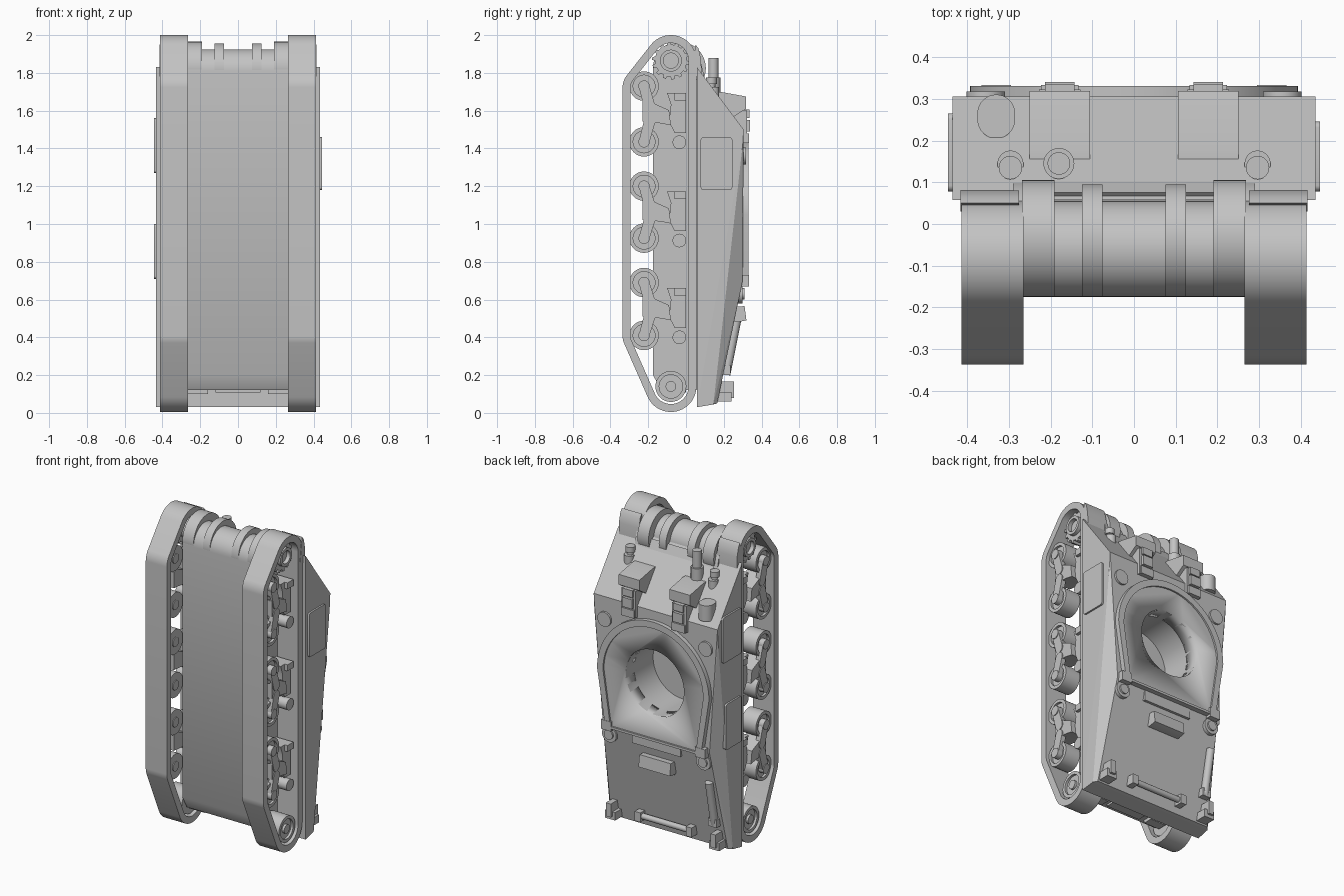
import bpy, bmesh, math
from mathutils import Vector

cube = bpy.data.objects.get("Cube")
if cube:
    bpy.data.objects.remove(cube)

grey = bpy.data.materials.new("plain_grey")
grey.use_nodes = True
grey.diffuse_color = (0.55, 0.55, 0.55, 1)
grey.node_tree.nodes["Principled BSDF"].inputs["Base Color"].default_value = grey.diffuse_color


def finish(name, bm, smooth=True):
    bmesh.ops.recalc_face_normals(bm, faces=bm.faces[:])
    me = bpy.data.meshes.new(name)
    bm.to_mesh(me)
    bm.free()
    me.materials.append(grey)
    if smooth:
        me.shade_smooth()
        me.set_sharp_from_angle(angle=math.radians(32))
    ob = bpy.data.objects.new(name, me)
    bpy.context.collection.objects.link(ob)
    return ob


def place(axis, p, d):
    return {"x": (d, p[0], p[1]), "y": (p[0], d, p[1]), "z": (p[0], p[1], d)}[axis]


def prism(name, pts, axis, a, b):
    """Extrude a 2D outline along an axis from a to b."""
    bm = bmesh.new()
    lo = [bm.verts.new(place(axis, p, a)) for p in pts]
    hi = [bm.verts.new(place(axis, p, b)) for p in pts]
    bm.faces.new(lo)
    bm.faces.new(hi)
    n = len(pts)
    for i in range(n):
        j = (i + 1) % n
        bm.faces.new((lo[i], lo[j], hi[j], hi[i]))
    return finish(name, bm)


def ring(name, outer, inner, axis, a, b):
    """Extrude a closed band between two matching outlines."""
    bm = bmesh.new()
    loops = [[bm.verts.new(place(axis, p, d)) for p in pts]
             for pts, d in ((outer, a), (outer, b), (inner, b), (inner, a))]
    n = len(outer)
    for k in range(4):
        l0, l1 = loops[k], loops[(k + 1) % 4]
        for i in range(n):
            j = (i + 1) % n
            bm.faces.new((l0[i], l0[j], l1[j], l1[i]))
    return finish(name, bm)


def circle(u, v, r, n=32):
    return [(u + r * math.cos(math.tau * i / n), v + r * math.sin(math.tau * i / n)) for i in range(n)]


def rect(u0, u1, v0, v1, r=0):
    if not r:
        return [(u0, v0), (u1, v0), (u1, v1), (u0, v1)]
    return wrap([(u, v, r) for u in (u0 + r, u1 - r) for v in (v0 + r, v1 - r)], 32)


def wrap(circles, n=96):
    """Outline of a belt pulled tight round some circles."""
    pts = []
    for i in range(n):
        t = math.tau * (i + 0.5) / n
        c, s = math.cos(t), math.sin(t)
        u, v, r = max(circles, key=lambda k: k[0] * c + k[1] * s + k[2])
        pts.append((u + r * c, v + r * s))
    return pts


def cut(ob, cutter):
    mod = ob.modifiers.new("cut", "BOOLEAN")
    mod.operation, mod.object, mod.solver = "DIFFERENCE", cutter, "EXACT"
    dg = bpy.context.evaluated_depsgraph_get()
    me = bpy.data.meshes.new_from_object(ob.evaluated_get(dg))
    ob.modifiers.clear()
    ob.data = me


# Upper hull: sloped nose, long tail, chamfered shoulders
bm = bmesh.new()
for s in (1, -1):
    for x, y, z in ((.435, .058, .03), (.43, .145, .045), (.435, .3, 1.42), (.435, .305, 1.5),
                    (.435, .08, 1.79), (.435, .058, 1.83), (.41, .165, .05), (.375, .3, .7), (.39, .305, 1.42)):
        bm.verts.new((s * x, y, z))
bmesh.ops.convex_hull(bm, input=bm.verts[:])
bmesh.ops.dissolve_limit(bm, angle_limit=.02, verts=bm.verts[:], edges=bm.edges[:])
upper_hull = finish("upper_hull", bm, False)

# Lower hull with rounded end
arc = [(-.06 + .115 * math.cos(t), 1.81 + .115 * math.sin(t)) for t in [math.pi * i / 20 for i in range(21)]]
lower_hull = prism("lower_hull", arc + [(-.175, .2), (-.13, .12), (.06, .12), (.06, 1.81)], "x", -.268, .268)
for s in (1, -1):
    prism("drum_band", circle(-.04, 1.82, .135, 48), "x", s * .075, s * .125)
    prism("drum_end", circle(-.035, 1.825, .14, 48), "x", s * .19, s * .268)
    prism("tail_lug", rect(-.1, -.04, .1, .13), "x", s * .16, s * .27)
prism("tail_lip", rect(-.12, .12, .108, .125), "y", -.1, .0)

# Turret seat: plate, raised rim and open well
CZ = 1.05
def arch(r, foot, low):
    return [(r * math.cos(math.pi * i / 40), CZ + r * math.sin(math.pi * i / 40)) for i in range(41)] + \
           [(-foot, low), (foot, low)]
seat = prism("turret_seat", arch(.375, .31, .69), "y", .22, .32)
ring("turret_rim", arch(.393, .335, .685), arch(.352, .3, .7), "y", .26, .331)
well = prism("well_cutter", circle(0, CZ, .21, 64), "y", .03, .5)
for ob in (upper_hull, lower_hull, seat):
    cut(ob, well)
bpy.data.objects.remove(well)
for s in (1, -1):
    prism("seat_foot", rect(s * .33 - .035, s * .33 + .035, .67, .73), "y", .26, .333)
    prism("seat_boss", circle(s * .33, .63, .05), "y", .22, .3)
    prism("seat_boss_cap", circle(s * .33, .63, .03), "y", .22, .31)
prism("rear_step", rect(-.17, .17, .62, .69), "y", .2, .3)
prism("rear_box", [(.2, .56), (.31, .565), (.32, .49), (.27, .48), (.2, .5)], "x", -.11, .11)

# Tail fittings
prism("tail_bar", wrap([(.205, .12, .018)], 16), "x", -.19, .19)
for s in (1, -1):
    prism("bar_end", rect(.16, .23, .09, .15), "x", s * .16, s * .2)
    prism("tail_bracket", rect(.15, .24, .06, .11), "x", s * .33, s * .4)
    prism("tail_hook", rect(.17, .255, .08, .165), "x", s * .35, s * .385)
bm = bmesh.new()
bmesh.ops.create_cone(bm, cap_ends=True, segments=16, radius1=.024, radius2=.024, depth=.3)
rod = finish("stowed_rod", bm)
rod.location = (-.35, .24, .35)
rod.rotation_euler = (-math.atan2(.13, .65), 0, 0)
prism("rod_clip", rect(.17, .235, .2, .25), "x", -.38, -.32)

# Nose fittings
for s in (1, -1):
    prism("nose_box", [(.15, 1.6), (.15, 1.7), (.18, 1.7), (.318, 1.675), (.318, 1.61), (.24, 1.56)],
          "x", s * .105, s * .25)
    for z0, z1, y, w in ((1.56, 1.605, .335, .035), (1.49, 1.55, .34, .035), (1.43, 1.48, .333, .045), (1.43, 1.6, .322, .05)):
        prism("nose_latch", rect(s * .178 - w, s * .178 + w, z0, z1), "y", .2, y)
    prism("deck_cap", circle(s * .355, 1.36, .046), "y", .29, .317)
    prism("lamp_base", wrap([(s * .296, .145, .031), (s * .296, .13, .031)], 24), "z", 1.64, 1.725)
    prism("lamp_stem", circle(s * .296, .135, .02), "z", 1.7, 1.75)
    prism("lamp_cap", circle(s * .296, .135, .028), "z", 1.74, 1.775)
    # Curved mudguard over the drive wheel
    prism("mudguard", [(.03, 1.78), (.05, 1.95), (.066, 1.93), (.08, 1.87), (.082, 1.78)], "x", s * .275, s * .415)
    prism("mudguard_gusset", [(.05, 1.76), (.05, 1.88), (.08, 1.85), (.1, 1.77)], "x", s * .265, s * .29)
prism("nose_seam", [(.05, 1.8), (.075, 1.825), (.105, 1.765), (.06, 1.74)], "x", -.265, .265)
prism("pipe_base", circle(-.18, .145, .037), "z", 1.64, 1.775)
prism("pipe", circle(-.18, .145, .027), "z", 1.7, 1.88)
prism("vision_hood", wrap([(-.33, .25, .045), (-.33, .265, .045)]), "z", 1.53, 1.63)

# Side hatches
for s, y1, z0, z1 in ((1, .245, 1.18, 1.46), (-1, .265, 1.27, 1.56), (-1, .235, .71, 1.0)):
    prism("side_hatch", rect(.078, y1, z0, z1, .015), "x", s * .42, s * .446)

# Running gear on both sides
RUN = [(-.08, 1.865, .135), (-.08, .14, .135), (-.225, 1.72, .111), (-.225, .41, .111)]
teeth = [(-.08 + r * math.cos(math.tau * (i + f) / 14), 1.865 + r * math.sin(math.tau * (i + f) / 14))
         for i in range(14) for f, r in ((0, .085), (.45, .085), (.55, .1), (.9, .1))]
for s in (1, -1):
    ring("track", wrap(RUN), wrap([(u, v, r - .042) for u, v, r in RUN]), "x", s * .265, s * .413)
    prism("drive_sprocket", teeth, "x", s * .31, s * .37)
    ring("sprocket_hub", circle(-.08, 1.865, .058), circle(-.08, 1.865, .04), "x", s * .26, s * .395)
    prism("idler_wheel", circle(-.08, .14, .082), "x", s * .28, s * .385)
    ring("idler_rim", circle(-.08, .14, .082), circle(-.08, .14, .062), "x", s * .3, s * .4)
    prism("idler_hub", circle(-.08, .14, .028), "x", s * .26, s * .4)
    for za, zb in ((1.73, 1.435), (1.2, .925), (.69, .41)):
        m = (za + zb) / 2
        for z in (za, zb):
            prism("road_wheel", circle(-.222, z, .078), "x", s * .285, s * .375)
            ring("wheel_rim", circle(-.222, z, .078), circle(-.222, z, .058), "x", s * .3, s * .39)
            prism("wheel_hub", circle(-.222, z, .03), "x", s * .28, s * .41)
            d = .03 if z > m else -.03
            prism("wheel_arm", wrap([(-.222, z, .028), (-.19, m + d, .03)], 32), "x", s * .375, s * .405)
        prism("bogie_beam", [(-.23, m + .06), (-.2, m + .07), (-.09, m + .02), (-.08, m - .06), (-.13, m - .05), (-.23, m - .04)],
              "x", s * .29, s * .4)
        prism("bogie_bracket", [(-.1, m + .11), (-.04, m + .11), (-.03, m + .07), (0, m + .07), (0, m - .1),
                                (-.06, m - .1), (-.09, m - .04), (-.08, m + .05)], "x", s * .26, s * .37)
        prism("return_roller", circle(-.035, m - .15, .036), "x", s * .26, s * .39)
        prism("roller_block", rect(-.06, 0, m + .07, m + .11), "x", s * .26, s * .39)
